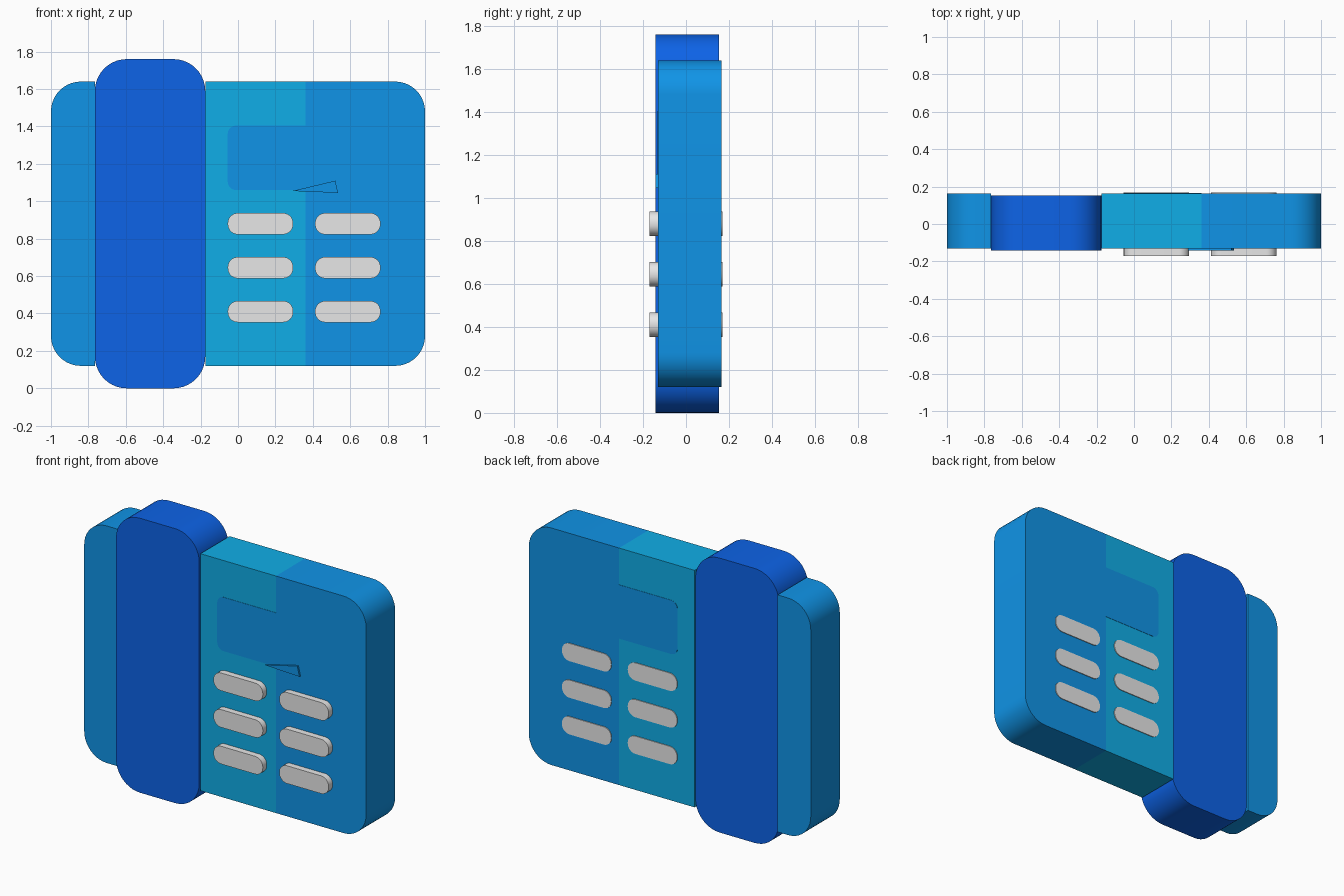
import bpy, bmesh, math

cube = bpy.data.objects.get("Cube")
if cube:
    bpy.data.objects.remove(cube, do_unlink=True)


def material(name, rgb):
    mat = bpy.data.materials.new(name)
    mat.use_nodes = True
    mat.diffuse_color = (*rgb, 1)
    mat.node_tree.nodes["Principled BSDF"].inputs["Base Color"].default_value = (*rgb, 1)
    return mat


SKY = material("sky blue", (0.005, 0.296, 0.8))
TEAL = material("teal blue", (0.005, 0.423, 0.8))
ROYAL = material("royal blue", (0.004, 0.125, 0.8))
GREY = material("light grey", (0.8, 0.8, 0.8))


def extrude_profile(name, points, y0, y1, mat):
    """Extrude a front-plane outline from y0 back to y1."""
    bm = bmesh.new()
    face = bm.faces.new([bm.verts.new((x, y0, z)) for x, z in points])
    ext = bmesh.ops.extrude_face_region(bm, geom=[face], use_keep_orig=True)
    new = [v for v in ext["geom"] if isinstance(v, bmesh.types.BMVert)]
    bmesh.ops.translate(bm, verts=new, vec=(0, y1 - y0, 0))
    bmesh.ops.recalc_face_normals(bm, faces=bm.faces)
    mesh = bpy.data.meshes.new(name)
    bm.to_mesh(mesh)
    bm.free()
    mesh.materials.append(mat)
    obj = bpy.data.objects.new(name, mesh)
    bpy.context.collection.objects.link(obj)
    bpy.ops.object.select_all(action="DESELECT")
    bpy.context.view_layer.objects.active = obj
    obj.select_set(True)
    bpy.ops.object.shade_smooth_by_angle(angle=math.radians(30))
    return obj


def slab(name, x, z, y, mat, radius=0, left=True, right=True, steps=10):
    """Rounded slab; low-x and high-x corners can stay square."""
    points = []
    corners = [(x[1], z[1], -1, -1, right), (x[0], z[1], 1, -1, left),
               (x[0], z[0], 1, 1, left), (x[1], z[0], -1, 1, right)]
    for i, (cx, cz, sx, sz, rounded) in enumerate(corners):
        if not (radius and rounded):
            points.append((cx, cz))
            continue
        for k in range(steps + 1):
            a = math.pi / 2 * (i + k / steps)
            points.append((cx + radius * (sx + math.cos(a)),
                           cz + radius * (sz + math.sin(a))))
    return extrude_profile(name, points, y[0], y[1], mat)


# Body in three blocks, open where the handset sits
BODY_Z, BODY_Y = (0.12, 1.64), (-0.13, 0.164)
slab("body_outer_side", (-1, -0.765), BODY_Z, BODY_Y, SKY, 0.16, right=False)
slab("body_teal_panel", (-0.175, 0.36), BODY_Z, BODY_Y, TEAL)
slab("body_main", (0.36, 1), BODY_Z, BODY_Y, SKY, 0.16, left=False)

# Handset
slab("handset", (-0.765, -0.175), (0, 1.76), (-0.143, 0.153), ROYAL, 0.17)

# Screen plates on front and back
for side, y in (("front", -0.132), ("back", 0.164)):
    slab("screen_" + side, (-0.055, 0.361), (1.06, 1.405), (y, y + 0.002),
         SKY, 0.045, right=False)

# Small wedge under the screen
extrude_profile("screen_wedge", [(0.29, 1.055), (0.52, 1.11), (0.535, 1.045)],
                -0.142, -0.129, SKY)

# Buttons run through the body
for col, x in enumerate((-0.055, 0.412)):
    for row, z in enumerate((0.353, 0.588, 0.823)):
        slab(f"button_{col}_{row}", (x, x + 0.35), (z, z + 0.114),
             (-0.17, 0.169), GREY, 0.054)
